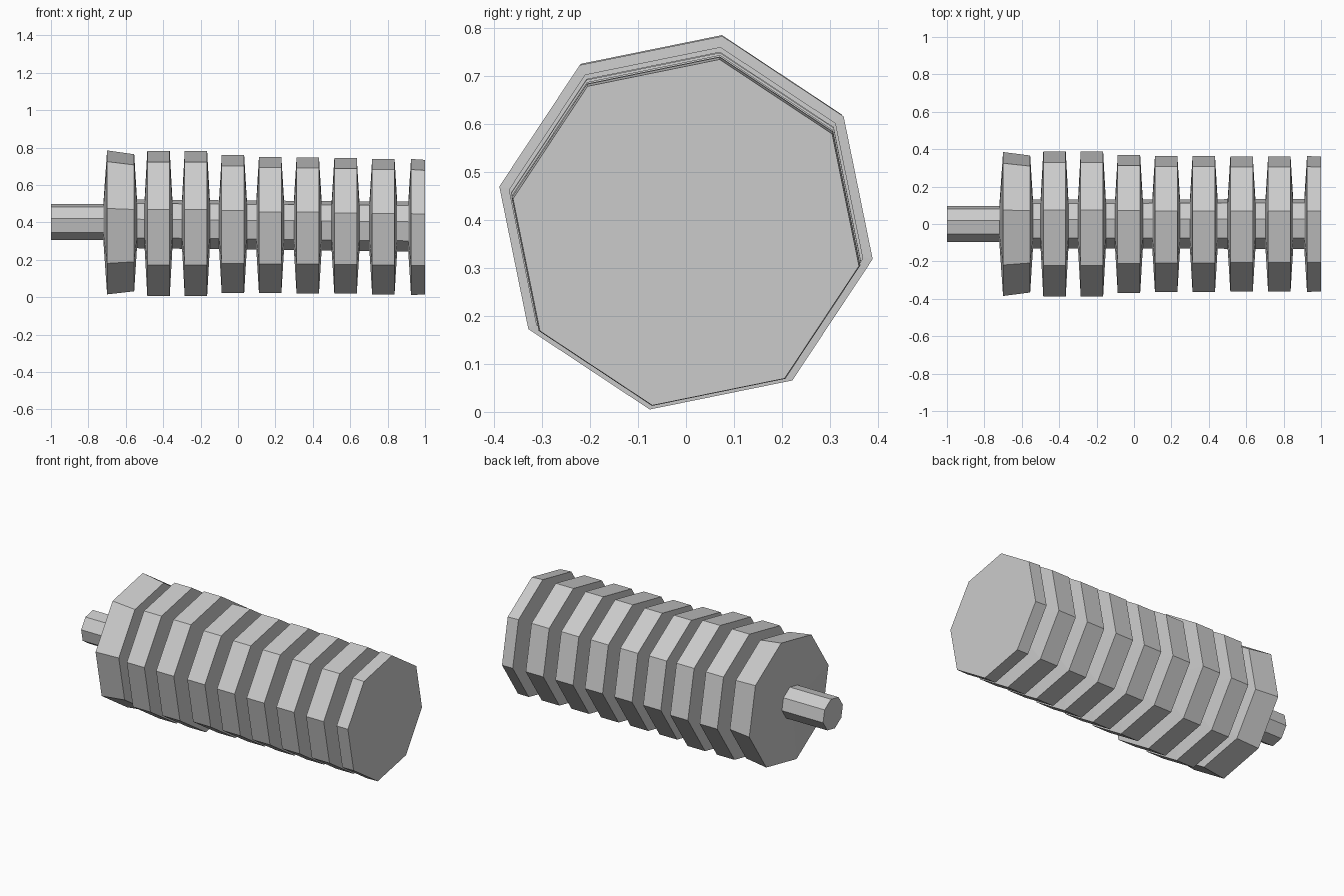
import bpy, bmesh
from math import cos, sin, radians

if "Cube" in bpy.data.objects:
    bpy.data.objects.remove(bpy.data.objects["Cube"])

# Octagon corner angles, going clockwise from the top seen along -x
ANGLES = [radians(79 - 45 * k) for k in range(8)]


def lathe(name, profile):
    """Closed octagonal turning; profile is (x, radius, centre z)."""
    bm = bmesh.new()
    rings = [[bm.verts.new((x, r * cos(a), z + r * sin(a))) for a in ANGLES]
             for x, r, z in profile]
    for a, b in zip(rings, rings[1:]):
        for k in range(8):
            n = (k + 1) % 8
            bm.faces.new((a[k], a[n], b[n], b[k]))
    bm.faces.new(rings[0])
    bm.faces.new(rings[-1])
    bmesh.ops.recalc_face_normals(bm, faces=bm.faces)
    me = bpy.data.meshes.new(name)
    bm.to_mesh(me)
    bm.free()
    bpy.context.collection.objects.link(bpy.data.objects.new(name, me))


def thread_web(name, x0, x1, r, z):
    """Slanted web crossing the groove at the back, from core to next ridge."""
    bm = bmesh.new()
    def p(x, rad, k):
        return bm.verts.new((x, rad * cos(ANGLES[k]), z + rad * sin(ANGLES[k])))
    a, b, c, d = p(x0, 0.12, 2), p(x0, r, 2), p(x1, r, 3), p(x1, 0.12, 3)
    bm.faces.new((a, b, c))
    bm.faces.new((a, c, d))
    me = bpy.data.meshes.new(name)
    bm.to_mesh(me)
    bm.free()
    bpy.context.collection.objects.link(bpy.data.objects.new(name, me))


# Drive shaft and thicker threaded core
lathe("drive_shaft", [(-1.0, 0.098, 0.402), (-0.68, 0.098, 0.402)])
lathe("core", [(-0.66, 0.132, 0.393), (0.97, 0.136, 0.377)])

# Tapered collar at the shaft end
lathe("collar", [(-0.72, 0.10, 0.40), (-0.70, 0.392, 0.40),
                 (-0.555, 0.373, 0.398), (-0.54, 0.13, 0.395)])

# Thread ridges: centre x, radius, centre z
ridges = [(-0.425, 0.396, 0.394), (-0.225, 0.396, 0.394),
          (-0.027, 0.376, 0.391), (0.172, 0.371, 0.386),
          (0.373, 0.371, 0.384), (0.575, 0.369, 0.381), (0.777, 0.369, 0.378)]
for i, (x, r, z) in enumerate(ridges):
    lathe(f"thread_ridge_{i + 1}", [(x - 0.075, 0.12, z), (x - 0.06, r, z),
                                    (x + 0.06, r, z), (x + 0.075, 0.12, z)])

# Flat end disc
lathe("end_disc", [(0.91, 0.13, 0.376), (0.925, 0.37, 0.376), (1.0, 0.367, 0.374)])
